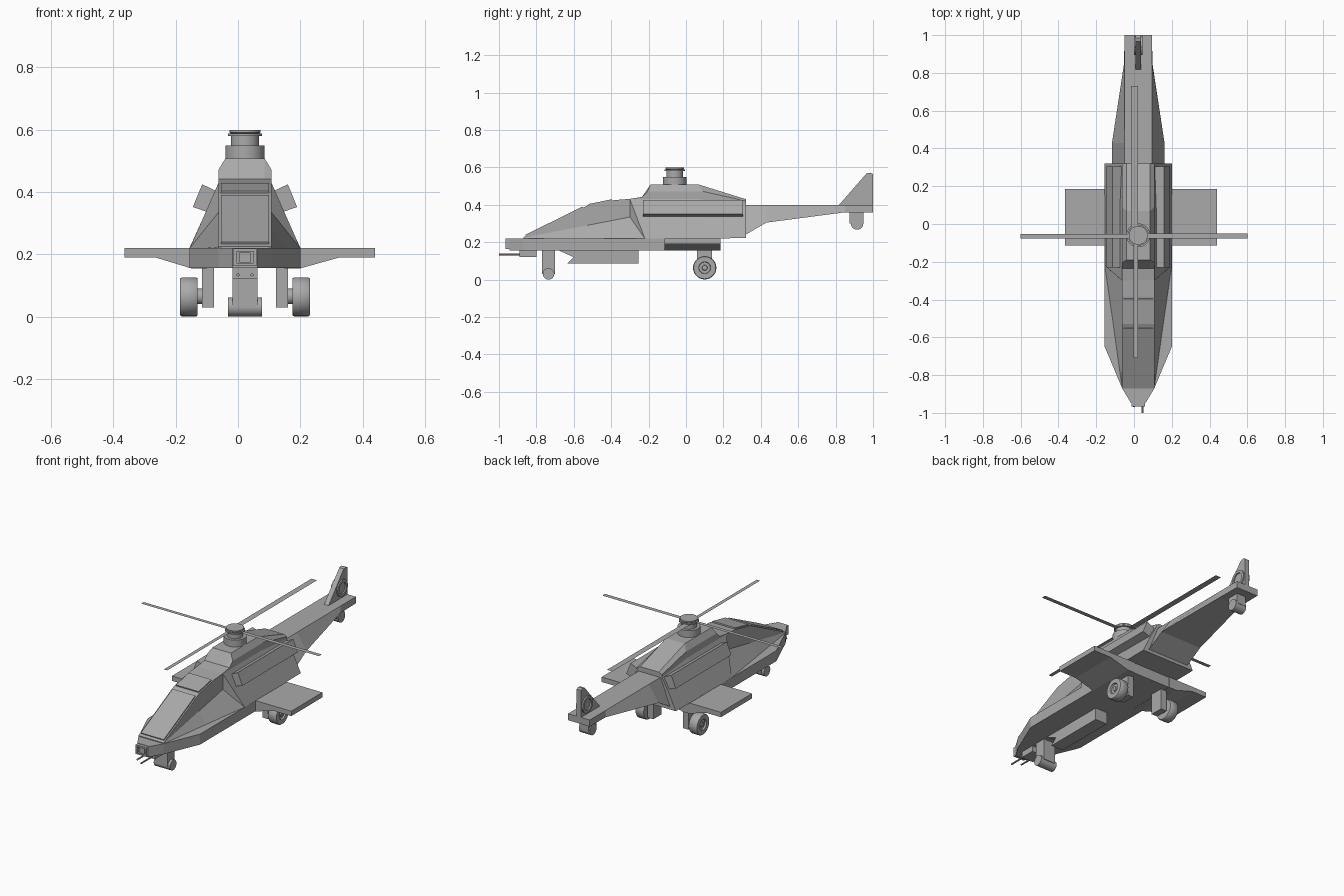
import bpy, bmesh, math
from mathutils import Vector

if "Cube" in bpy.data.objects:
    bpy.data.objects.remove(bpy.data.objects["Cube"])

CX = 0.0225  # centre line of the fuselage
grey = bpy.data.materials.new("body grey")
grey.diffuse_color = (0.40, 0.40, 0.40, 1)
grey.use_nodes = True
grey.node_tree.nodes["Principled BSDF"].inputs["Base Color"].default_value = grey.diffuse_color


def finish(name, bm, smooth=False):
    bmesh.ops.remove_doubles(bm, verts=bm.verts, dist=1e-5)
    bmesh.ops.recalc_face_normals(bm, faces=bm.faces)
    me = bpy.data.meshes.new(name)
    bm.to_mesh(me)
    bm.free()
    me.materials.append(grey)
    ob = bpy.data.objects.new(name, me)
    bpy.context.collection.objects.link(ob)
    if smooth:
        bpy.ops.object.select_all(action='DESELECT')
        ob.select_set(True)
        bpy.context.view_layer.objects.active = ob
        bpy.ops.object.shade_smooth_by_angle(angle=math.radians(35))
    return ob


def loft(name, rings):
    """Skin a list of equal-length closed rings and cap both ends."""
    bm = bmesh.new()
    vs = [[bm.verts.new(p) for p in r] for r in rings]
    n = len(rings[0])
    for a, b in zip(vs, vs[1:]):
        for i in range(n):
            j = (i + 1) % n
            bm.faces.new((a[i], a[j], b[j], b[i]))
    bm.faces.new(vs[0])
    bm.faces.new(vs[-1])
    return finish(name, bm)


def mirrored(half):
    """Full cross-section ring from one half given as (offset, y, z)."""
    return [(CX + u, y, z) for u, y, z in half] + [(CX - u, y, z) for u, y, z in reversed(half)]


def prism(name, pts, axis, lo, hi):
    """Extrude a 2D profile along an axis."""
    def place(p, t):
        q = list(p)
        q.insert(axis, t)
        return q
    return loft(name, [[place(p, lo) for p in pts], [place(p, hi) for p in pts]])


def box(name, x0, x1, y0, y1, z0, z1):
    return prism(name, [(x0, y0), (x1, y0), (x1, y1), (x0, y1)], 2, z0, z1)


def lathe(name, centre, axis, steps, sides=28):
    """Stack of discs: steps are (position along axis, radius)."""
    rings = []
    for t, r in steps:
        ring = []
        for k in range(sides):
            a = 2 * math.pi * k / sides
            p = [r * math.cos(a), r * math.sin(a)]
            p.insert(axis, t)
            ring.append(Vector(centre) + Vector(p))
        rings.append(ring)
    ob = loft(name, rings)
    for o in bpy.context.selected_objects:
        o.select_set(False)
    ob.select_set(True)
    bpy.context.view_layer.objects.active = ob
    bpy.ops.object.shade_smooth_by_angle(angle=math.radians(35))
    return ob


# Upper fuselage: canopy, cabin and engine roof (base, crease, ledge, shoulder, roof)
B, T, R = 0.1775, 0.085, 0.063
loft("fuselage", [mirrored(s) for s in [
    [(T, -.87, .22), (T, -.87, .224), (T, -.87, .226), (T, -.87, .226), (R, -.87, .226)],
    [(.133, -.53, .22), (T, -.53, .29), (T, -.53, .395), (T, -.53, .395), (R, -.53, .395)],
    [(.154, -.385, .22), (T, -.385, .318), (T, -.385, .425), (T, -.385, .425), (R, -.385, .425)],
    [(B, -.22, .22), (T, -.30, .335), (T, -.30, .43), (T, -.30, .432), (R, -.30, .432)],
    [(B, -.22, .22), (.131, -.26, .325), (T, -.30, .43), (T, -.235, .442), (R, -.235, .442)],
    [(B, -.19, .22), (.131, -.19, .325), (T, -.19, .43), (T, -.205, .472), (R, -.19, .508)],
    [(B, .07, .22), (.131, .07, .325), (T, .07, .43), (T, .09, .472), (R, .07, .508)],
    [(B, .32, .222), (.131, .32, .32), (T, .32, .405), (T, .32, .42), (R, .32, .43)],
]])

# Lower hull belt
hull = [(.1775, .18), (.1775, -.65), (.085, -.87), (.04, -.945)]
prism("lower_hull", [(CX + u, y) for u, y in hull] + [(CX - u, y) for u, y in reversed(hull)],
      2, .157, .221)

# Canopy window plates
for name, (y0, z0), (y1, z1) in (("front_window", (-.855, .2335), (-.55, .385)),
                                 ("rear_window", (-.52, .397), (-.395, .423))):
    d = Vector((0, y1 - y0, z1 - z0)).normalized()
    n = Vector((0, -d.z, d.y)) * .007
    a, b = Vector((0, y0, z0)), Vector((0, y1, z1))
    prism(name, [p.yz for p in (a - n * .5, b - n * .5, b + n, a + n)], 0, CX - .077, CX + .077)

# Tail boom: flat narrow top, wider belly
loft("tail_boom", [mirrored(s) for s in [
    [(.139, .31, .235), (.073, .31, .40)],
    [(.139, .43, .305), (.073, .43, .40)],
    [(.075, .85, .36), (.073, .85, .40)],
    [(.073, 1.0, .36), (.073, 1.0, .40)],
]])

# Tail fin and tail fan
prism("tail_fin", [(.81, .39), (.965, .568), (.985, .572), (1.0, .565), (1.0, .39)], 0, .008, .038)
lathe("tail_fan", (CX, .945, .46), 0,
      [(-.012, .022), (-.012, .034), (-.023, .034), (-.023, .05),
       (.023, .05), (.023, .034), (.012, .034), (.012, .022)])

# Tail wheel
box("tail_strut", CX - .03, CX + .03, .875, .95, .30, .37)
lathe("tail_wheel", (CX, .915, .30), 0, [(-.037, .033), (.037, .033)])

# Stub wings
for side, (r, k, t) in (("right", (.15, .325, .44)), ("left", (-.10, -.265, -.365))):
    w = .20 if side == "right" else -.15
    prism(side + "_wing", [(r, .22), (t, .22), (t, .19), (k, .19), (w, .155), (r, .155)],
          1, -.115, .185)

# Tilted engine pods
for side, s in (("right", 1), ("left", -1)):
    prof = [(.1675, .352), (.1375, .425), (.06, .388), (.08, .322)]
    prism(side + "_engine_pod", [(CX + s * u, z) for u, z in prof], 1, -.23, .305)

# Main landing gear
for side, s in (("right", 1), ("left", -1)):
    x = lambda u: CX + s * u
    box(side + "_gear_strut", *sorted((x(.10), x(.138))), .06, .14, .03, .16)
    lathe(side + "_axle", (CX, .10, .065), 0, [(s * .135, .025), (s * .16, .025)])
    lathe(side + "_wheel", (CX, .10, .0635), 0,
          [(s * .152, .04), (s * .152, .059), (s * .157, .0625), (s * .203, .0625), (s * .208, .059),
           (s * .208, .032), (s * .198, .030), (s * .198, .015), (s * .204, .013)])

# Nose gear
box("nose_strut", CX - .04, CX + .04, -.77, -.70, .03, .16)
lathe("nose_wheel", (CX, -.735, .031), 0, [(-.055, .031), (.055, .031)])

# Belly fairing
prism("belly_fairing", [(-.635, .085), (-.255, .085), (-.255, .16), (-.69, .16), (-.60, .12)],
      0, CX - .04, CX + .04)

# Nose sensor: square frame with recessed face and lens block
x0, x1 = CX - .037, CX + .037
box("sensor_back", x0, x1, -.95, -.92, .163, .219)
for name, z0, z1 in (("lower", .163, .172), ("upper", .210, .219)):
    box("sensor_frame_" + name, x0, x1, -.965, -.945, z0, z1)
for name, a, b in (("left", x0, x0 + .01), ("right", x1 - .01, x1)):
    box("sensor_frame_" + name, a, b, -.965, -.945, .172, .210)
box("sensor_lens", CX - .018, CX + .018, -.96, -.945, .174, .206)

# Chin gun with two barrels
box("gun_mount", CX - .04, CX + .04, -.89, -.80, .122, .16)
for name, x, y in (("left", 0.0, -.97), ("right", .045, -1.0)):
    lathe(name + "_gun_barrel", (x, 0, .134), 1, [(y, .005), (-.87, .005)], 10)

# Rotor mast: stacked drums with a thin collar
lathe("rotor_mast", (CX, -.06, 0), 2,
      [(.50, .063), (.55, .063), (.55, .045), (.58, .045), (.58, .055), (.588, .055),
       (.588, .045), (.592, .05), (.60, .05)], 32)

# Rotor blades: thin flat sheets
for name, (xa, xb, ya, yb) in {"left": (-.60, 0, -.077, -.053), "right": (.04, .60, -.077, -.050),
                               "front": (-.003, .02, -.71, -.08), "rear": (-.015, .022, -.04, .73)}.items():
    bm = bmesh.new()
    bm.faces.new([bm.verts.new((x, y, .584)) for x, y in ((xa, ya), (xb, ya), (xb, yb), (xa, yb))])
    finish(name + "_rotor_blade", bm)
